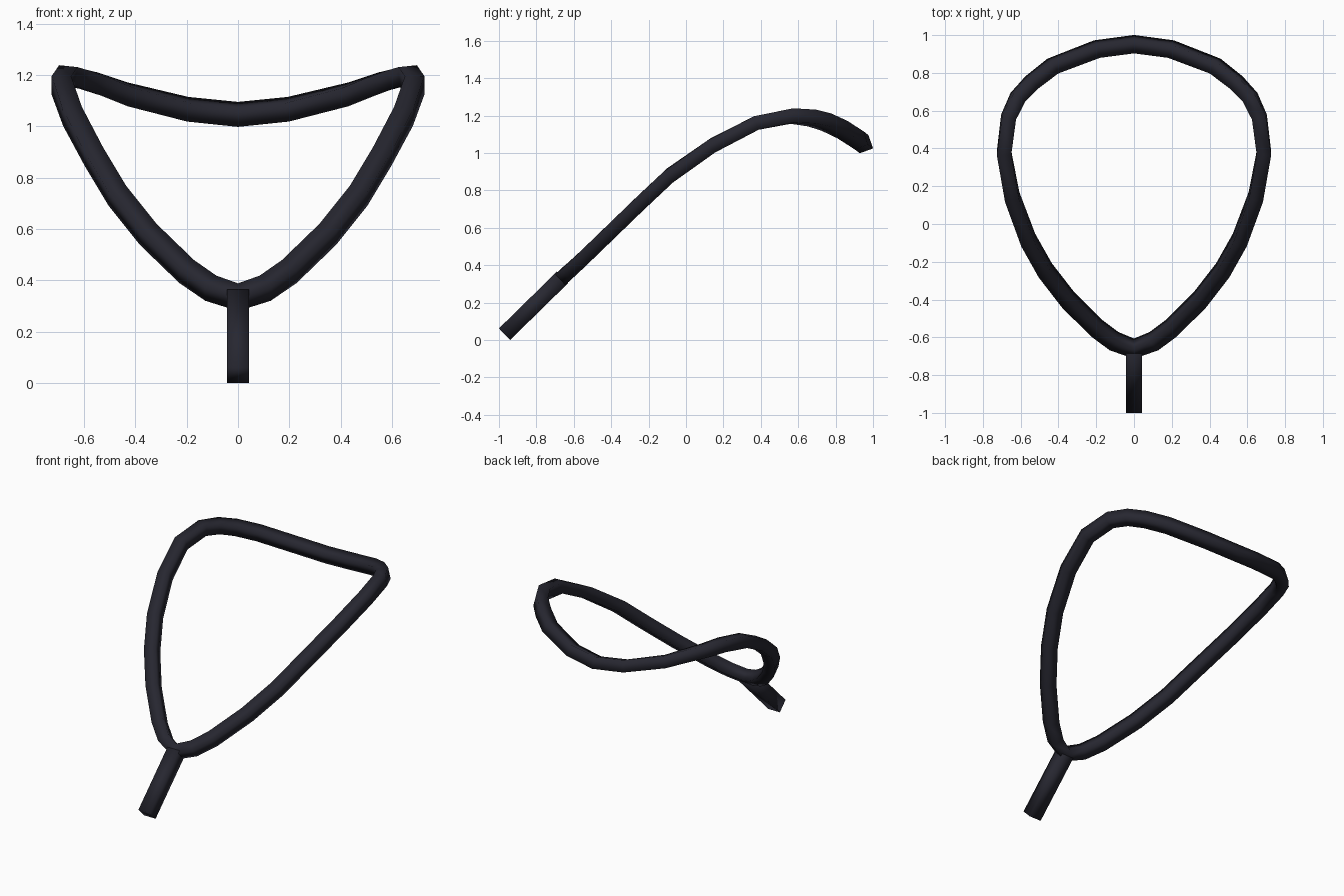
import bpy
import bmesh
from mathutils import Vector

cube = bpy.data.objects.get("Cube")
if cube:
    bpy.data.objects.remove(cube, do_unlink=True)

# Single dark material
dark = bpy.data.materials.new("dark_blue_black")
dark.use_nodes = True
colour = (0.02, 0.02, 0.03, 1)
dark.diffuse_color = colour
dark.node_tree.nodes["Principled BSDF"].inputs["Base Color"].default_value = colour


def section_up(y):
    """Up direction of the bar, tilted at the front and flatter at the back."""
    t = min(max(y / 0.4, 0), 1)
    return Vector((0, -0.70, 0.71)).lerp(Vector((0, -0.34, 0.94)), t)


def sweep_bar(name, path, width, closed):
    """Sweep a square section along a path of points."""
    bm = bmesh.new()
    n = len(path)
    rings = []
    for i, p in enumerate(path):
        after = path[(i + 1) % n] if closed else path[min(i + 1, n - 1)]
        before = path[i - 1] if closed else path[max(i - 1, 0)]
        tangent = ((after - p).normalized() + (p - before).normalized()).normalized()
        side = tangent.cross(section_up(p.y)).normalized()
        up = side.cross(tangent)
        h = width / 2
        rings.append([bm.verts.new(p + side * a * h + up * b * h)
                      for a, b in ((-1, -1), (1, -1), (1, 1), (-1, 1))])
    for i in range(n if closed else n - 1):
        r, s = rings[i], rings[(i + 1) % n]
        for k in range(4):
            m = (k + 1) % 4
            bm.faces.new((r[k], r[m], s[m], s[k]))
    if not closed:
        bm.faces.new(rings[0][::-1])
        bm.faces.new(rings[-1])
    bmesh.ops.recalc_face_normals(bm, faces=bm.faces)
    for f in bm.faces:
        f.smooth = True
    mesh = bpy.data.meshes.new(name)
    bm.to_mesh(mesh)
    bm.free()
    mesh.materials.append(dark)
    obj = bpy.data.objects.new(name, mesh)
    bpy.context.collection.objects.link(obj)
    return obj


# Curved loop: one half from the front point to the back, then mirrored
half = [Vector(p) for p in (
    (0, -0.66, 0.335), (0.106, -0.62, 0.37), (0.2, -0.55, 0.435),
    (0.35, -0.4, 0.58), (0.47, -0.245, 0.73), (0.56, -0.085, 0.88),
    (0.645, 0.143, 1.04), (0.688, 0.376, 1.16), (0.664, 0.566, 1.197),
    (0.614, 0.672, 1.187), (0.54, 0.75, 1.165), (0.43, 0.836, 1.125),
    (0.196, 0.926, 1.067), (0, 0.952, 1.047))]
other = [Vector((-p.x, p.y, p.z)) for p in half[-2:0:-1]]
sweep_bar("loop_frame", half + other, 0.076, True)

# Short straight stem at the front
sweep_bar("stem", [Vector((0, -0.97, 0.031)), Vector((0, -0.66, 0.335))], 0.086, False)
